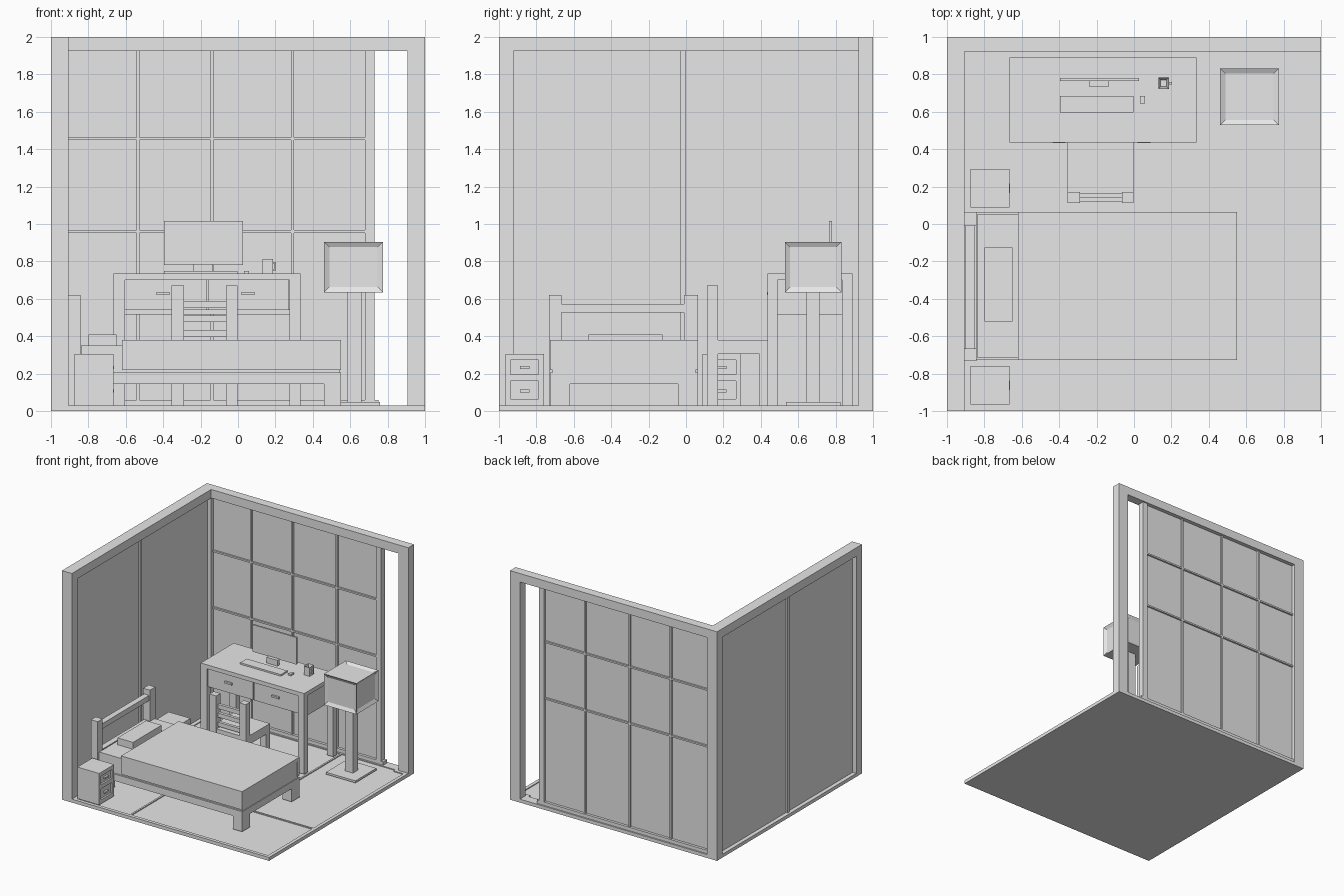
import bpy, bmesh
from mathutils import Vector

cube = bpy.data.objects.get("Cube")
if cube:
    bpy.data.objects.remove(cube, do_unlink=True)

grey = bpy.data.materials.new("plain_grey")
grey.use_nodes = True
grey.diffuse_color = (0.8, 0.8, 0.8, 1)
grey.node_tree.nodes["Principled BSDF"].inputs["Base Color"].default_value = (0.8, 0.8, 0.8, 1)


def box(name, x, y, z, panels=(), rim=0.03, depth=0.015):
    """Box from three (low, high) ranges; faces along `panels` get a sunk panel."""
    bm = bmesh.new()
    bmesh.ops.create_cube(bm, size=1)
    for v in bm.verts:
        v.co = [lo + (c + 0.5) * (hi - lo) for c, (lo, hi) in zip(v.co, (x, y, z))]
    bm.normal_update()
    for d in panels:
        face = max(bm.faces, key=lambda f: f.normal.dot(Vector(d)) * f.calc_area() ** 0.1)
        bmesh.ops.inset_region(bm, faces=[face], thickness=rim, use_even_offset=True)
        bmesh.ops.translate(bm, verts=face.verts, vec=Vector(d) * -depth)
        bm.normal_update()
    mesh = bpy.data.meshes.new(name)
    bm.to_mesh(mesh)
    bm.free()
    mesh.materials.append(grey)
    obj = bpy.data.objects.new(name, mesh)
    bpy.context.collection.objects.link(obj)
    return obj


def legs(name, x, y, z, w, d):
    """Four upright posts in the corners of a rectangle."""
    for sx, xs in (("right", (x[0], x[0] + w)), ("left", (x[1] - w, x[1]))):
        for sy, ys in (("front", (y[0], y[0] + d)), ("back", (y[1] - d, y[1]))):
            box(f"{name}_{sy}_{sx}", xs, ys, z)


# Floor: base, raised border, mat dividers and post feet
FLOOR = 0.03
top = (0.02, FLOOR)
box("floor_base", (-1, 1), (-1, 1), (0, 0.022))
box("floor_border_front", (-1, 1), (-1, -0.97), top)
box("floor_border_back", (-1, 1), (0.92, 1), top)
box("floor_border_right", (-1, -0.905), (-0.97, 0.92), top)
box("floor_border_left", (0.97, 1), (-0.97, 0.92), top)
box("mat_divider_long_back", (0.345, 0.36), (-0.36, 0.92), top)
box("mat_divider_long_front", (-0.365, -0.35), (-0.97, 0.37), top)
box("mat_divider_cross_back", (-0.905, 0.36), (0.355, 0.37), top)
box("mat_divider_cross_front", (-0.365, 0.97), (-0.36, -0.345), top)
for name, xs, ys in (("corner", (-1, -0.877), (0.895, 1)),
                     ("back_left", (0.875, 1), (0.895, 1)),
                     ("front_right", (-1, -0.877), (-1, -0.895))):
    box("post_foot_" + name, xs, ys, top)

# Wall frame
box("corner_post", (-1, -0.905), (0.922, 1), (FLOOR, 2))
box("back_left_post", (0.905, 1), (0.922, 1), (FLOOR, 2))
box("front_right_post", (-1, -0.905), (-1, -0.922), (FLOOR, 2))
box("back_beam", (-0.905, 1), (0.922, 1), (1.925, 2))
box("side_beam", (-1, -0.905), (-0.922, 0.922), (1.925, 2))
box("side_panel", (-0.965, -0.94), (-0.922, 0.922), (FLOOR, 1.925))
box("side_mullion", (-0.98, -0.925), (-0.03, -0.003), (FLOOR, 1.925))

# Sliding screen on the back wall
box("screen_panel", (-0.905, 0.69), (0.955, 0.965), (FLOOR, 1.925))
box("screen_stile", (0.68, 0.73), (0.932, 0.988), (FLOOR, 1.925))
box("screen_sill", (-0.905, 0.75), (0.932, 0.988), (FLOOR, 0.06))
for i, x in enumerate((-0.535, -0.138, 0.292)):
    box(f"screen_upright_{i}", (x - 0.008, x + 0.008), (0.94, 0.98), (0.06, 1.925))
for i, z in enumerate((0.96, 1.455)):
    box(f"screen_rail_{i}", (-0.905, 0.68), (0.94, 0.98), (z - 0.007, z + 0.007))

# Bed
box("bed_frame", (-0.845, 0.55), (-0.728, 0.064), (0.145, 0.205))
legs("bed_leg", (-0.845, 0.55), (-0.728, 0.064), (FLOOR, 0.145), 0.09, 0.108)
box("mattress", (-0.84, 0.545), (-0.715, 0.05), (0.205, 0.35))
box("blanket_top", (-0.62, 0.55), (-0.728, 0.064), (0.35, 0.38))
box("blanket_side_front", (-0.62, 0.55), (-0.728, -0.7), (0.22, 0.35))
box("blanket_side_back", (-0.62, 0.55), (0.035, 0.064), (0.22, 0.35))
box("pillow", (-0.8, -0.65), (-0.52, -0.125), (0.35, 0.41))
box("headboard_post_front", (-0.908, -0.843), (-0.732, -0.665), (FLOOR, 0.62))
box("headboard_post_back", (-0.908, -0.843), (-0.012, 0.064), (FLOOR, 0.62))
box("headboard_rail", (-0.9, -0.85), (-0.665, -0.012), (0.527, 0.573))
box("headboard_lower_rail", (-0.9, -0.85), (-0.665, -0.012), (0.2, 0.35))

# Nightstands, drawers facing the room
for side, y in (("front", -0.863), ("back", 0.192)):
    body = (y - 0.103, y + 0.103)
    box(f"nightstand_{side}", (-0.875, -0.68), body, (FLOOR, 0.305))
    face = (-0.68, -0.665)
    for i, (a, b) in enumerate(((FLOOR, 0.065), (0.16, 0.195), (0.272, 0.305))):
        box(f"nightstand_{side}_rail_{i}", face, body, (a, b))
    for s in (-1, 1):
        stile = sorted((y + s * 0.075, y + s * 0.103))
        box(f"nightstand_{side}_stile_{s}", face, stile, (0.06, 0.28))
    for i, z in enumerate((0.107, 0.233)):
        box(f"nightstand_{side}_handle_{i}", (-0.68, -0.662), (y - 0.025, y + 0.025), (z - 0.007, z + 0.007))

# Desk
box("desk_top", (-0.665, 0.335), (0.435, 0.89), (0.7, 0.735))
legs("desk_leg", (-0.665, 0.335), (0.435, 0.89), (FLOOR, 0.7), 0.06, 0.055)
box("desk_side_right", (-0.65, -0.625), (0.49, 0.835), (0.515, 0.7))
box("desk_side_left", (0.295, 0.32), (0.49, 0.835), (0.515, 0.7))
box("desk_back", (-0.605, 0.275), (0.85, 0.875), (0.515, 0.7))
box("desk_drawer_case", (-0.625, 0.295), (0.46, 0.85), (0.54, 0.7))
box("drawer_front_right", (-0.605, -0.168), (0.448, 0.46), (0.54, 0.7))
box("drawer_front_left", (-0.157, 0.27), (0.448, 0.46), (0.54, 0.7))
for side, x in (("right", -0.4), ("left", 0.053)):
    box("drawer_handle_" + side, (x - 0.035, x + 0.035), (0.432, 0.448), (0.62, 0.636))

# Items on the desk
DESK = 0.735
box("monitor_screen", (-0.395, 0.028), (0.765, 0.78), (0.78, 1.016))
box("monitor_stand", (-0.24, -0.133), (0.735, 0.765), (DESK, 0.785))
box("keyboard", (-0.395, -0.003), (0.595, 0.685), (DESK, 0.749))
box("mouse", (0.033, 0.06), (0.645, 0.685), (DESK, 0.749))
box("mug", (0.13, 0.186), (0.722, 0.783), (DESK, 0.812), [(0, 0, 1)], 0.012, 0.06)
box("mug_handle_side", (0.194, 0.203), (0.745, 0.76), (0.752, 0.797))
for i, z in enumerate((0.752, 0.789)):
    box(f"mug_handle_{i}", (0.186, 0.203), (0.745, 0.76), (z, z + 0.008))

# Chair
CHAIR_X = (-0.355, -0.003)
box("chair_seat", CHAIR_X, (0.12, 0.445), (0.305, 0.38))
for side, xs in (("right", (-0.355, -0.29)), ("left", (-0.065, -0.003))):
    box("chair_back_post_" + side, xs, (0.113, 0.172), (FLOOR, 0.67))
    box("chair_front_leg_" + side, xs, (0.393, 0.445), (FLOOR, 0.305))
for i, (a, b) in enumerate(((0.55, 0.587), (0.475, 0.512), (0.395, 0.432))):
    box(f"chair_slat_{i}", (-0.29, -0.065), (0.138, 0.164), (a, b))

# Floor lamp
box("lamp_base", (0.475, 0.76), (0.535, 0.825), (FLOOR, 0.048))
box("lamp_pole", (0.585, 0.66), (0.643, 0.715), (0.048, 0.65))
faces = [(1, 0, 0), (-1, 0, 0), (0, 1, 0), (0, -1, 0), (0, 0, 1)]
box("lamp_shade", (0.46, 0.775), (0.528, 0.832), (0.635, 0.905), faces, 0.028, 0.015)
